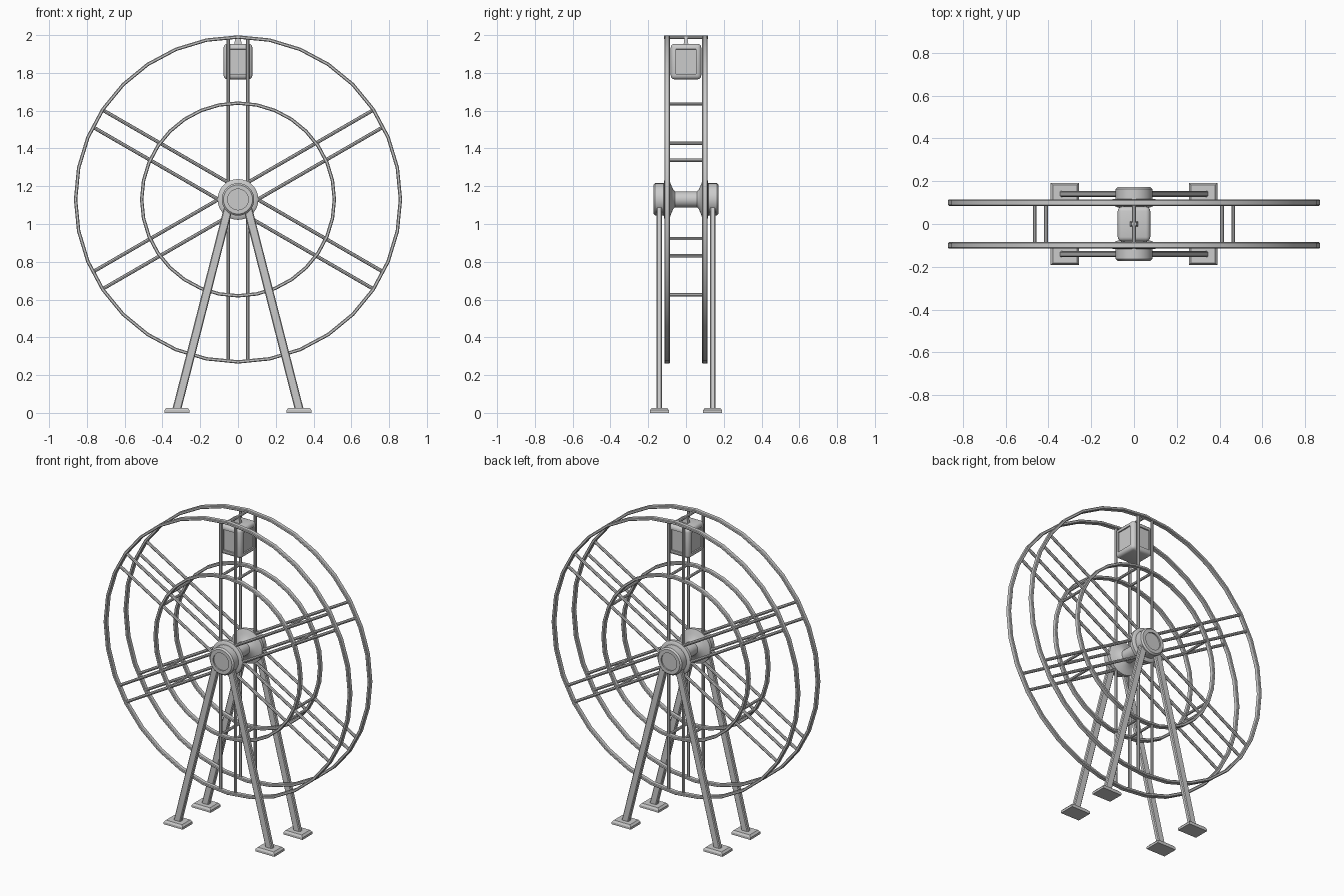
import bpy, bmesh, math
from mathutils import Vector, Matrix

if "Cube" in bpy.data.objects:
    bpy.data.objects.remove(bpy.data.objects["Cube"])

CZ = 1.13      # wheel axle height
RIM_Y = 0.1    # wheel side offset


def finish(bm, name, smooth=True):
    bmesh.ops.recalc_face_normals(bm, faces=bm.faces)
    me = bpy.data.meshes.new(name)
    bm.to_mesh(me)
    bm.free()
    ob = bpy.data.objects.new(name, me)
    bpy.context.collection.objects.link(ob)
    if smooth:
        bpy.ops.object.select_all(action='DESELECT')
        ob.select_set(True)
        bpy.context.view_layer.objects.active = ob
        bpy.ops.object.shade_smooth_by_angle(angle=math.radians(35))
    return ob


def lathe(name, profile, segs, closed=False, phase=0.0):
    """Revolve (radius, y) points around the wheel axle."""
    bm = bmesh.new()
    vs = [bm.verts.new((r, y, 0)) for r, y in profile]
    es = [bm.edges.new(p) for p in zip(vs, vs[1:])]
    if closed:
        es.append(bm.edges.new((vs[-1], vs[0])))
    bmesh.ops.spin(bm, geom=vs + es, cent=(0, 0, 0), axis=(0, 1, 0),
                   angle=2 * math.pi, steps=segs)
    bmesh.ops.remove_doubles(bm, verts=bm.verts, dist=1e-5)
    bmesh.ops.translate(bm, verts=bm.verts, vec=(0, 0, CZ))
    return finish(bm, name)


def rod(name, a, b, r, segs=8):
    a, b = Vector(a), Vector(b)
    d = b - a
    bm = bmesh.new()
    m = Matrix.Translation((a + b) / 2) @ d.to_track_quat('Z', 'Y').to_matrix().to_4x4()
    bmesh.ops.create_cone(bm, cap_ends=True, segments=segs, radius1=r, radius2=r,
                          depth=d.length, matrix=m)
    return finish(bm, name)


def box(name, size, matrix, bevel=0.0, segs=1, top=1.0):
    bm = bmesh.new()
    bmesh.ops.create_cube(bm, size=1)
    for v in bm.verts:
        k = top if v.co.z > 0 else 1
        v.co = Vector((v.co.x * size[0] * k, v.co.y * size[1] * k, v.co.z * size[2]))
    if bevel:
        bmesh.ops.bevel(bm, geom=bm.edges[:], offset=bevel, segments=segs,
                        profile=0.5, affect='EDGES')
    bmesh.ops.transform(bm, matrix=matrix, verts=bm.verts)
    return finish(bm, name)


# Rims: outer and inner rings on both sides
for side, s in (("front", -1), ("back", 1)):
    for label, R in (("outer", 0.86), ("inner", 0.51)):
        h, w, c = 0.009, 0.015, 0.004
        sec = [(-h, -w + c), (-h, w - c), (-h + c, w), (h - c, w),
               (h, w - c), (h, -w + c), (h - c, -w), (-h + c, -w)]
        lathe(f"{side}_{label}_rim", [(R + a, s * RIM_Y + b) for a, b in sec], 32, True)

# Paired spokes and the cross bars joining the inner rims
for i in range(6):
    t = math.radians(30 + 60 * i)
    u = Vector((math.cos(t), 0, math.sin(t)))
    n = Vector((-math.sin(t), 0, math.cos(t)))
    for o in (-0.052, 0.052):
        base = Vector((0, 0, CZ)) + n * o
        for s in (-1, 1):
            y = Vector((0, s * RIM_Y, 0))
            rod("spoke", base + y + u * 0.08, base + y + u * 0.857, 0.0095)
        p = base + u * 0.505
        rod("cross_bar", p - Vector((0, RIM_Y, 0)), p + Vector((0, RIM_Y, 0)), 0.0085)

# Hub with axle, flanges and recessed end caps
half = [(0.042, 0.058), (0.052, 0.068), (0.08, 0.08), (0.108, 0.09), (0.108, 0.11),
        (0.1, 0.116), (0.086, 0.118), (0.086, 0.163), (0.077, 0.172),
        (0.055, 0.172), (0.055, 0.164), (0, 0.164)]
lathe("hub", [(r, -y) for r, y in reversed(half)] + half, 32)

# Support legs and feet
for sx in (-1, 1):
    for sy in (-1, 1):
        a = Vector((sx * 0.325, sy * 0.141, 0.015))
        b = Vector((sx * 0.05, sy * 0.141, 1.09))
        d = b - a
        m = (Matrix.Translation((a + b) / 2)
             @ Matrix.Rotation(math.atan2(d.x, d.z), 4, 'Y'))
        box("support_leg", (0.046, 0.028, d.length), m, 0.005)
        box("foot_base", (0.134, 0.1, 0.014),
            Matrix.Translation((sx * 0.323, sy * 0.141, 0.007)))
        box("foot_top", (0.134, 0.1, 0.012),
            Matrix.Translation((sx * 0.323, sy * 0.141, 0.02)), top=0.84)

# Cabin with recessed windows
bm = bmesh.new()
bmesh.ops.create_cube(bm, size=1)
bmesh.ops.scale(bm, vec=(0.152, 0.162, 0.188), verts=bm.verts)
bmesh.ops.bevel(bm, geom=bm.edges[:], offset=0.02, segments=3, profile=0.5, affect='EDGES')
sides = [f for f in bm.faces if f.calc_area() > 0.008 and abs(f.normal.z) < 0.1
         and max(abs(f.normal.x), abs(f.normal.y)) > 0.99]
bmesh.ops.inset_individual(bm, faces=sides, thickness=0.012, depth=0)
bmesh.ops.inset_individual(bm, faces=sides, thickness=0.001, depth=-0.008)
bmesh.ops.translate(bm, verts=bm.verts, vec=(0, 0, 1.86))
finish(bm, "cabin")

# Cabin hanger
rod("hanger_bar", (0, -0.116, 1.989), (0, 0.116, 1.989), 0.009)
box("hanger_block", (0.042, 0.026, 0.045), Matrix.Translation((0, 0, 1.97)), top=0.55)
